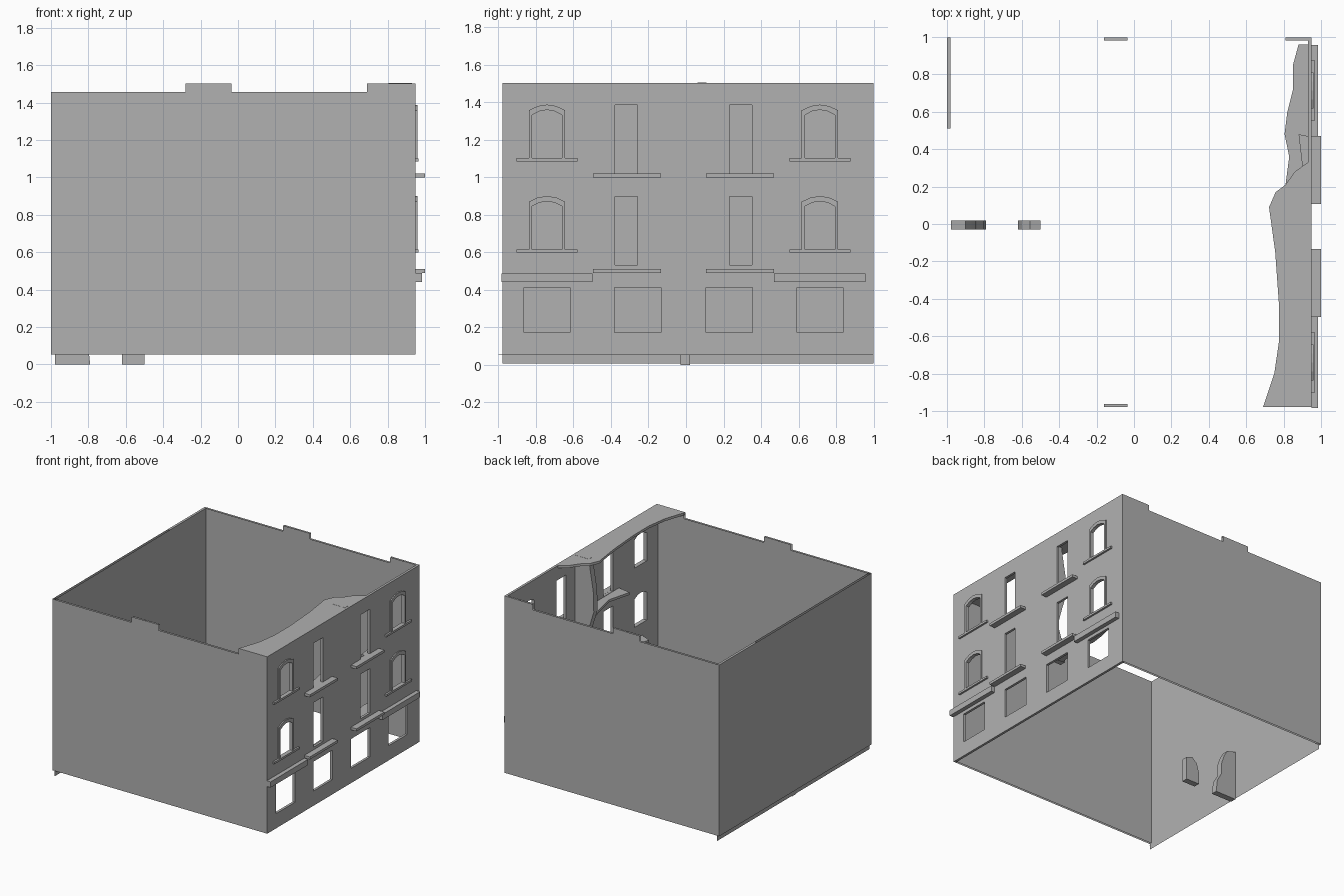
import bpy, bmesh
from mathutils import Vector

if "Cube" in bpy.data.objects:
    bpy.data.objects.remove(bpy.data.objects["Cube"])

AXES = {'x': lambda u, v, w: (w, u, v),   # loops in y,z
        'y': lambda u, v, w: (u, w, v),   # loops in x,z
        'z': lambda u, v, w: (u, v, w)}   # loops in x,y

STONE = bpy.data.materials.new("dark_stone")
STONE.diffuse_color = (0.44, 0.44, 0.44, 1)
STONE.use_nodes = True
STONE.node_tree.nodes["Principled BSDF"].inputs["Base Color"].default_value = STONE.diffuse_color


def plate(name, axis, loops, lo, hi=None):
    """Flat outline with optional holes, extruded along an axis from lo to hi."""
    place = AXES[axis]
    bm = bmesh.new()
    edges = []
    for loop in loops:
        vs = [bm.verts.new(place(u, v, lo)) for u, v in loop]
        edges += [bm.edges.new((vs[i], vs[(i + 1) % len(vs)])) for i in range(len(vs))]
    if len(loops) == 1:
        bm.faces.new(vs)
    else:
        bmesh.ops.triangle_fill(bm, use_beauty=True, edges=edges)
    if hi is not None:
        res = bmesh.ops.extrude_face_region(bm, geom=bm.faces[:], use_keep_orig=True)
        moved = [g for g in res['geom'] if isinstance(g, bmesh.types.BMVert)]
        bmesh.ops.translate(bm, verts=moved, vec=Vector(place(0, 0, hi - lo)))
        bmesh.ops.recalc_face_normals(bm, faces=bm.faces[:])
    me = bpy.data.meshes.new(name)
    bm.to_mesh(me)
    bm.free()
    me.materials.append(STONE)
    ob = bpy.data.objects.new(name, me)
    bpy.context.collection.objects.link(ob)
    return ob


def rect(a, b, c, d):
    return [(a, c), (b, c), (b, d), (a, d)]


def arch(cy, half, z0, z1, rise):
    """Opening with a shallow segmental head."""
    head = [(1, 0), (0.5, 0.75), (0, 1), (-0.5, 0.75), (-1, 0)]
    return ([(cy - half, z0), (cy + half, z0)]
            + [(cy + half * t, z1 + rise * h) for t, h in head])


MID = -0.0135
FACE = 0.95
Y0, Y1 = -0.978, 0.998
BASE, TOP, CAP = 0.052, 1.457, 1.503

# Street facade openings, sills, frames and balconies
holes = []
for side in (-1, 1):
    cy = MID + side * 0.727
    ty = MID + side * 0.305
    gy = MID + side * 0.2435
    holes.append(rect(cy - 0.122, cy + 0.122, 0.173, 0.414))
    holes.append(rect(gy - 0.123, gy + 0.123, 0.173, 0.414))
    for floor, dz in enumerate((-0.005, -0.492)):
        inner = arch(cy, 0.08, 1.107 + dz, 1.337 + dz, 0.027)
        holes.append(inner)
        holes.append(rect(ty - 0.061, ty + 0.061, 1.025 + dz, 1.39 + dz))
        outer = arch(cy, 0.097, 1.107 + dz, 1.362 + dz, 0.03)
        plate("window_frame", 'x', [outer, inner], FACE, 0.959)
        plate("window_sill", 'x', [rect(cy - 0.163, cy + 0.163, 1.09 + dz, 1.107 + dz)],
              FACE, 0.965)
        by = MID + side * 0.302
        bz = 1.0 if floor == 0 else 0.49
        plate("balcony_slab", 'x', [rect(by - 0.181, by + 0.181, bz, bz + 0.021)], FACE, 1.0)
    ky = MID + side * 0.7265
    plate("cornice", 'x', [rect(ky - 0.243, ky + 0.243, 0.441, 0.488)], FACE, 0.984)
plate("street_facade", 'x', [rect(Y0, Y1, BASE, CAP)] + holes, 0.93, FACE)

# Side walls as double sheets with raised parapet blocks
side_wall = [(-1, BASE), (FACE, BASE), (FACE, CAP), (0.69, CAP), (0.69, TOP), (-0.035, TOP),
             (-0.035, CAP), (-0.28, CAP), (-0.28, TOP), (-1, TOP)]
for name, y_out, y_in in (("front_wall", Y0, Y0 + 0.016), ("back_wall", Y1, Y1 - 0.016)):
    plate(name + "_outer", 'y', [side_wall], y_out)
    plate(name + "_inner", 'y', [side_wall], y_in)
    plate(name + "_parapet_cap", 'z', [rect(-0.16, -0.035, y_out, y_in)], CAP)
plate("back_corner_cap", 'z', [rect(0.81, FACE, Y1 - 0.016, Y1)], CAP)

# Left wall sheets, the inner one reaching lower
plate("left_wall_outer", 'x', [rect(Y0, Y1, BASE, TOP)], -1)
plate("left_wall_inner", 'x', [rect(Y0, Y1, 0.007, TOP)], -0.98)
plate("left_wall_cap", 'z', [rect(-1, -0.98, 0.51, Y1)], TOP)
plate("left_wall_lip", 'x', [rect(-1, Y0, BASE, BASE + 0.003)], -0.99)

# Broken roof remnant along the facade
roof = [(0.69, Y0), (0.75, -0.8), (0.775, -0.63), (0.775, -0.43), (0.755, -0.15),
        (0.722, 0.09), (0.757, 0.17), (0.81, 0.21), (0.86, 0.28), (0.93, 0.33), (0.93, Y0)]
plate("broken_roof", 'z', [roof], CAP - 0.02, CAP)

# Broken upper floor: a pointed shard beside the cross wall and a small scrap behind it
upper_shard = [(0.93, 0.06), (0.80, 0.06), (0.84, -0.1), (0.87, -0.25), (0.82, -0.44),
               (0.93, -0.46)]
upper_scrap = [(0.93, 0.32), (0.90, 0.31), (0.88, 0.48), (0.93, 0.47)]
for loop in (upper_shard, upper_scrap):
    plate("broken_upper_floor", 'z', [loop], 0.997, 1.017)

# Broken lower floor, deeper at the back end
lower_back = [(0.93, 0.11), (0.79, 0.11), (0.81, 0.21), (0.83, 0.36), (0.805, 0.48),
              (0.82, 0.6), (0.85, 0.72), (0.85, 0.85), (0.88, 0.96), (0.93, 0.96)]
lower_front = [(0.93, 0.06), (0.87, 0.06), (0.89, -0.1), (0.9, -0.35), (0.88, -0.55),
               (0.84, -0.72), (0.93, -0.76)]
for loop in (lower_back, lower_front):
    plate("broken_lower_floor", 'z', [loop], 0.494, 0.514)

# Cross wall remnant, its top showing through the roof
cross = [(0.93, 0.5), (0.77, 0.5), (0.79, 0.65), (0.84, 0.8), (0.8, 0.95), (0.76, 1.08),
         (0.765, 1.25), (0.79, 1.4), (0.805, CAP + 0.001), (0.93, CAP + 0.001)]
plate("cross_wall", 'y', [cross], 0.06, 0.11)

# Two wall stumps inside
big = [(-0.978, 0), (-0.79, 0), (-0.802, 0.1), (-0.84, 0.17), (-0.845, 0.27), (-0.87, 0.34),
       (-0.9, 0.39), (-0.978, 0.41)]
small = [(-0.62, 0), (-0.5, 0), (-0.5, 0.19), (-0.555, 0.21), (-0.6, 0.17), (-0.62, 0.1)]
plate("large_wall_stump", 'y', [big], -0.03, 0.02)
plate("small_wall_stump", 'y', [small], -0.03, 0.02)
